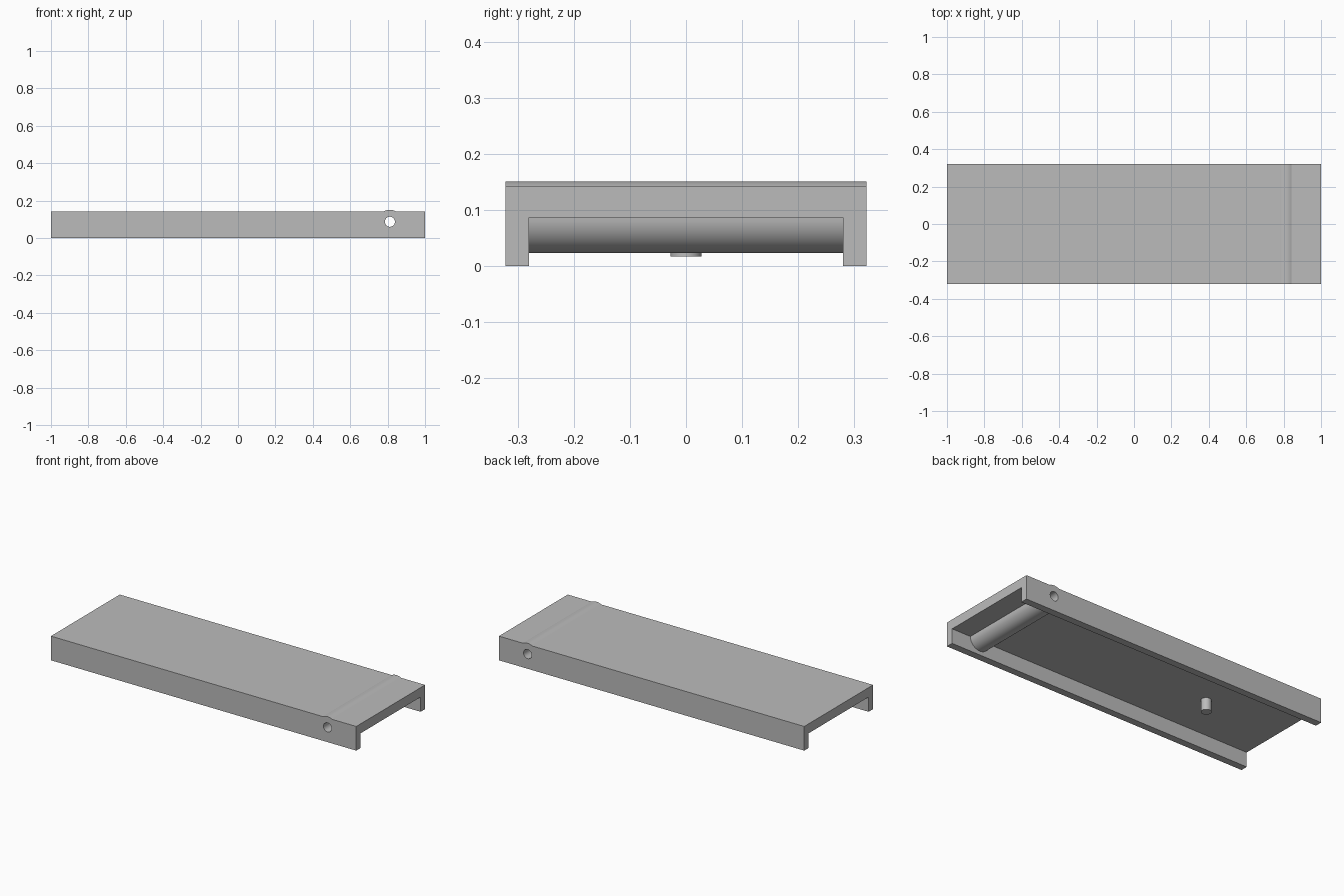
import bpy
import bmesh
from math import cos, sin, pi, asin
from mathutils import Vector

if "Cube" in bpy.data.objects:
    bpy.data.objects.remove(bpy.data.objects["Cube"], do_unlink=True)

# Main dimensions
HALF_LEN, HALF_WID, INNER_WID = 1.0, 0.322, 0.28
TOP, UNDERSIDE = 0.143, 0.087
TUBE_X, TUBE_Z, TUBE_R, HOLE_R = 0.812, 0.087, 0.064, 0.027
PEG_X, PEG_R, PEG_BOTTOM = -0.49, 0.028, 0.017

grey = bpy.data.materials.new("plain grey")
grey.use_nodes = True
colour = (0.5, 0.5, 0.5, 1)
grey.diffuse_color = colour
grey.node_tree.nodes["Principled BSDF"].inputs["Base Color"].default_value = colour


def arc(radius, start, end, steps):
    """Points of an arc around the tube axis, in the x-z plane."""
    angles = [start + (end - start) * i / steps for i in range(steps + 1)]
    return [(TUBE_X + radius * cos(a), TUBE_Z + radius * sin(a)) for a in angles]


def extrude_across(name, outline, half_width):
    """Extrude an x-z outline along y, centred on y = 0."""
    bm = bmesh.new()
    face = bm.faces.new([bm.verts.new((x, -half_width, z)) for x, z in outline])
    result = bmesh.ops.extrude_face_region(bm, geom=[face])
    moved = [v for v in result["geom"] if isinstance(v, bmesh.types.BMVert)]
    bmesh.ops.translate(bm, verts=moved, vec=Vector((0, 2 * half_width, 0)))
    bmesh.ops.recalc_face_normals(bm, faces=bm.faces)
    mesh = bpy.data.meshes.new(name)
    bm.to_mesh(mesh)
    bm.free()
    obj = bpy.data.objects.new(name, mesh)
    bpy.context.collection.objects.link(obj)
    mesh.materials.append(grey)
    return obj


def make_active(obj):
    bpy.ops.object.select_all(action="DESELECT")
    obj.select_set(True)
    bpy.context.view_layer.objects.active = obj


def cut(obj, cutter):
    make_active(obj)
    mod = obj.modifiers.new("cut", "BOOLEAN")
    mod.operation = "DIFFERENCE"
    mod.solver = "EXACT"
    mod.object = cutter
    bpy.ops.object.modifier_apply(modifier=mod.name)
    bpy.data.objects.remove(cutter, do_unlink=True)


# Channel body with the low ridge where the tube breaks the top
ridge = asin((TOP - TUBE_Z) / TUBE_R)
body = extrude_across(
    "channel_body",
    [(-HALF_LEN, 0), (HALF_LEN, 0), (HALF_LEN, TOP)]
    + arc(TUBE_R, ridge, pi - ridge, 16) + [(-HALF_LEN, TOP)],
    HALF_WID)

# Open pocket underneath, leaving the side walls and the hinge tube
over = HALF_LEN + 0.1
pocket = extrude_across(
    "pocket_cutter",
    [(-over, -0.1), (over, -0.1), (over, UNDERSIDE)]
    + arc(TUBE_R, 0, -pi, 32) + [(-over, UNDERSIDE)],
    INNER_WID)
cut(body, pocket)

# Pin hole through the tube and both walls
hole = extrude_across("hole_cutter", arc(HOLE_R, 0, 2 * pi, 40)[:-1], HALF_WID + 0.1)
cut(body, hole)

# Small round peg below the plate
peg_top = UNDERSIDE + 0.01
bpy.ops.mesh.primitive_cylinder_add(
    vertices=40, radius=PEG_R, depth=peg_top - PEG_BOTTOM,
    location=(PEG_X, 0, (peg_top + PEG_BOTTOM) / 2))
peg = bpy.context.object
peg.name = "underside_peg"
peg.data.materials.append(grey)

for obj in (body, peg):
    make_active(obj)
    bpy.ops.object.shade_smooth_by_angle(angle=pi / 9)
